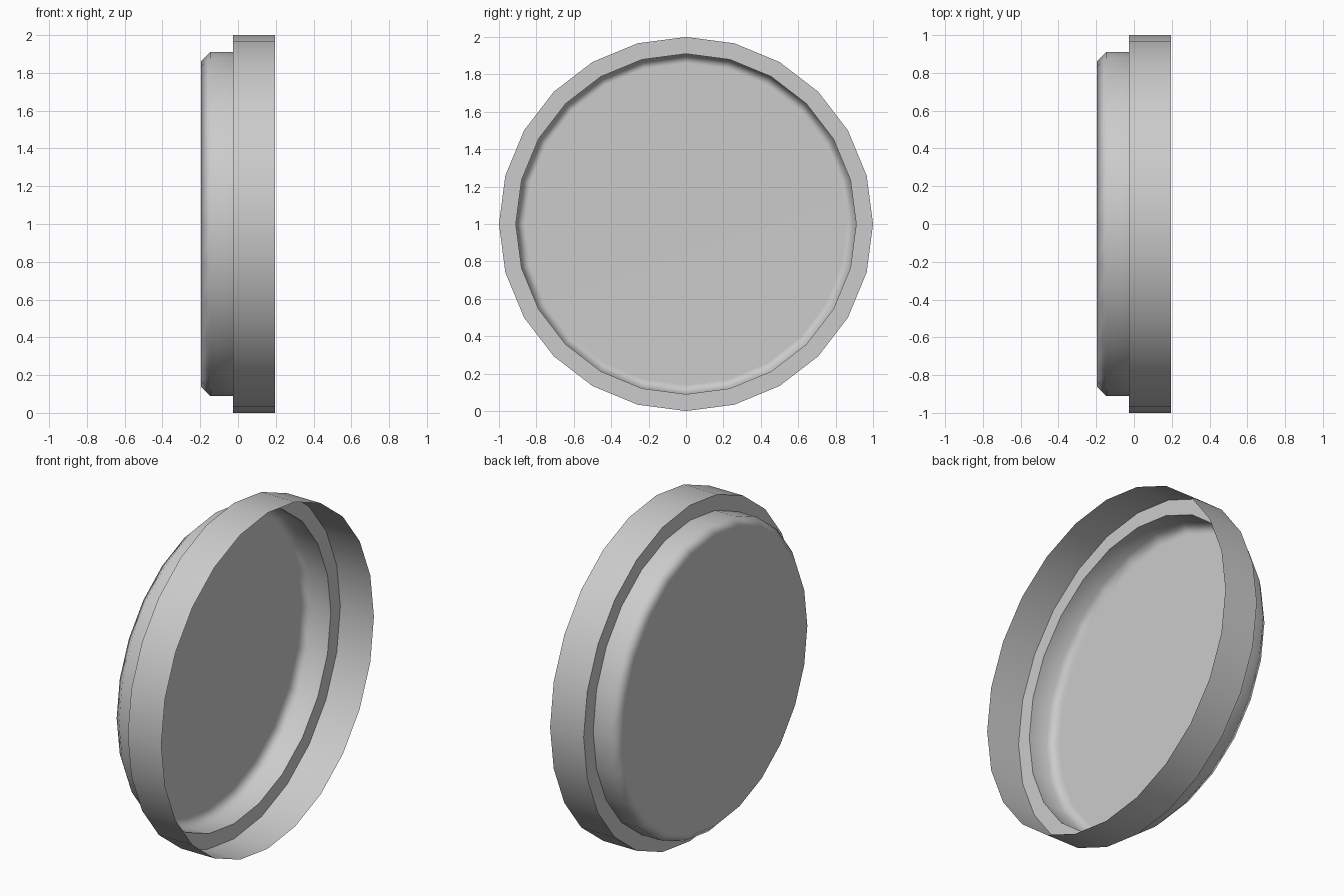
import bpy
import bmesh
from math import cos, sin, radians, tau

if "Cube" in bpy.data.objects:
    bpy.data.objects.remove(bpy.data.objects["Cube"], do_unlink=True)

SIDES = 24

# Plain grey material
grey = bpy.data.materials.new("plain_grey")
grey.use_nodes = True
colour = (0.6, 0.6, 0.6, 1)
grey.diffuse_color = colour
grey.node_tree.nodes["Principled BSDF"].inputs["Base Color"].default_value = colour

# Thin shell profile as (x, radius): open rim, step, collar, bevel
profile = [(0.195, 1), (-0.026, 1), (-0.026, 0.91), (-0.147, 0.91), (-0.197, 0.86)]

bm = bmesh.new()
rings = []
for x, r in profile:
    angles = [tau * i / SIDES for i in range(SIDES)]
    rings.append([bm.verts.new((x, r * cos(a), 1 + r * sin(a))) for a in angles])

# Walls between neighbouring rings
for a, b in zip(rings, rings[1:]):
    for i in range(SIDES):
        j = (i + 1) % SIDES
        bm.faces.new((a[i], a[j], b[j], b[i]))

# Flat end disc, facing -x
bm.faces.new(rings[-1])
bmesh.ops.recalc_face_normals(bm, faces=bm.faces)
bm.faces.ensure_lookup_table()
if bm.faces[-1].normal.x > 0:
    bmesh.ops.reverse_faces(bm, faces=bm.faces)

mesh = bpy.data.meshes.new("round_cap")
bm.to_mesh(mesh)
bm.free()
mesh.materials.append(grey)
cap = bpy.data.objects.new("round_cap", mesh)
bpy.context.collection.objects.link(cap)

# Smooth walls and bevel, sharp step, flat disc
bpy.ops.object.select_all(action="DESELECT")
cap.select_set(True)
bpy.context.view_layer.objects.active = cap
bpy.ops.object.shade_smooth_by_angle(angle=radians(60))
weighted = cap.modifiers.new("weighted_normals", "WEIGHTED_NORMAL")
weighted.keep_sharp = True
